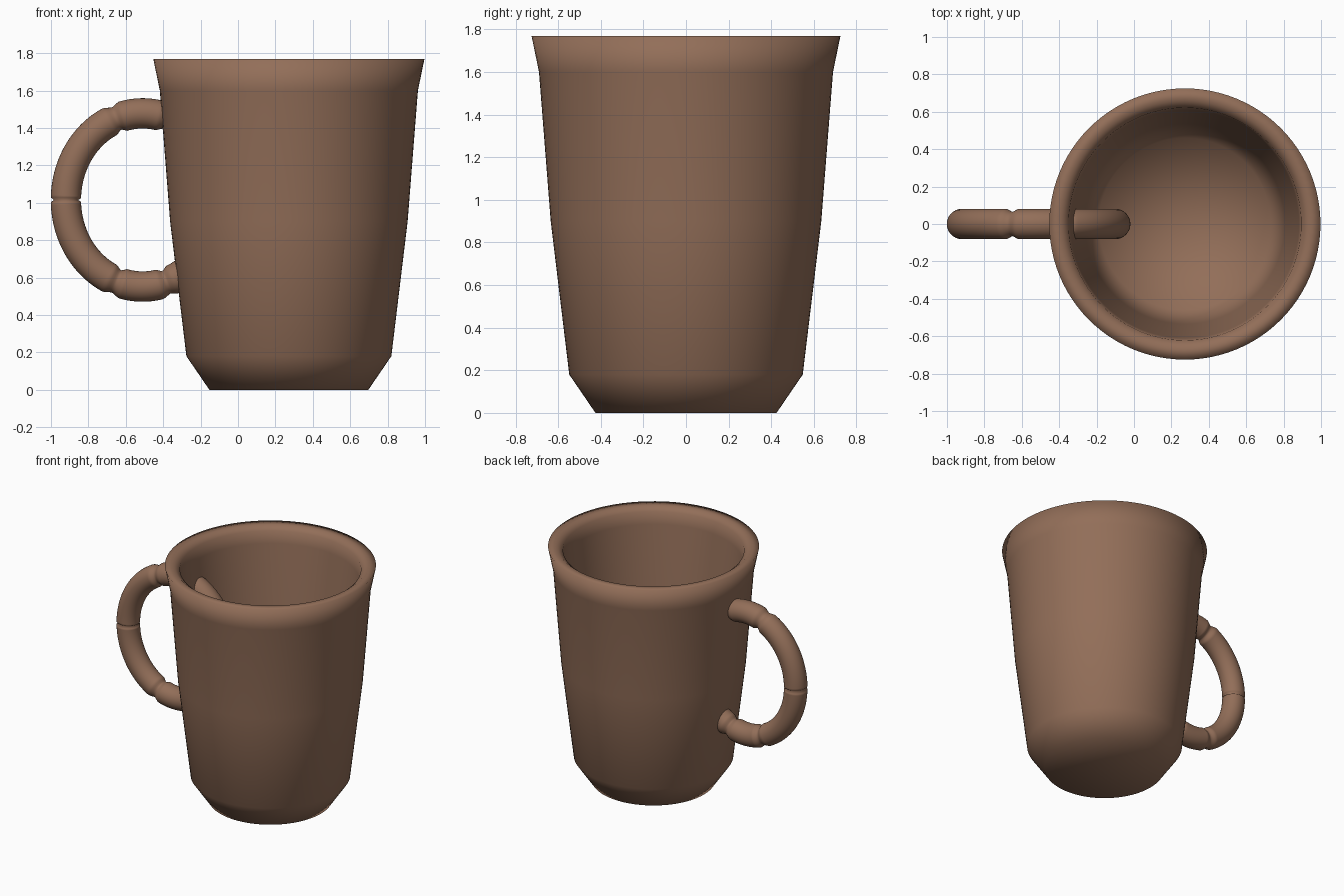
import bpy, bmesh
from math import cos, sin, pi, radians, hypot
from mathutils import Vector

cube = bpy.data.objects.get("Cube")
if cube:
    bpy.data.objects.remove(cube)

brown = bpy.data.materials.new("brown_clay")
brown.use_nodes = True
colour = (0.29, 0.157, 0.099, 1)
brown.diffuse_color = colour
bsdf = next(n for n in brown.node_tree.nodes if n.type == 'BSDF_PRINCIPLED')
bsdf.inputs["Base Color"].default_value = colour


def finish(name, bm):
    """Turn a bmesh into a smooth brown object."""
    bmesh.ops.recalc_face_normals(bm, faces=bm.faces)
    mesh = bpy.data.meshes.new(name)
    bm.to_mesh(mesh)
    bm.free()
    mesh.materials.append(brown)
    mesh.polygons.foreach_set("use_smooth", [True] * len(mesh.polygons))
    ob = bpy.data.objects.new(name, mesh)
    bpy.context.collection.objects.link(ob)
    return ob


def bridge(bm, a, b):
    n = len(a)
    for i in range(n):
        j = (i + 1) % n
        bm.faces.new((a[i], a[j], b[j], b[i]))


# Mug body: outer wall, flared rim, inner wall and floor as one turned profile
MUG_X = 0.272
SIDES = 96
profile = [(0.425, 0), (0.548, 0.18), (0.635, 0.9), (0.69, 1.6), (0.725, 1.77),
           (0.66, 1.77), (0.622, 1.74), (0.61, 1.65), (0.535, 0.9), (0.46, 0.15)]
bm = bmesh.new()
rings = [[bm.verts.new((MUG_X + r * cos(2 * pi * i / SIDES), r * sin(2 * pi * i / SIDES), z))
          for i in range(SIDES)] for r, z in profile]
for a, b in zip(rings, rings[1:]):
    bridge(bm, a, b)
for ring, z in ((rings[0], 0), (rings[-1], 0.15)):
    centre = bm.verts.new((MUG_X, 0, z))
    for i in range(SIDES):
        bm.faces.new((ring[i], ring[(i + 1) % SIDES], centre))
finish("mug_body", bm)

# Handle: oval ring of round tube, pinched at its joints, passing through the wall
TUBE, STEPS, TUBE_SIDES = 0.081, 240, 32
HALF_X, HALF_Z = 0.41, 0.463
joints = [(72, 5, 0.018), (110, 5, 0.018), (180, 1, 0.015),
          (250, 5, 0.018), (288, 5, 0.018)]      # angle, half width, depth


def tube_radius(angle):
    r = TUBE
    for at, width, depth in joints:
        r -= depth * max(0, 1 - abs(angle - at) / width)
    return r


bm = bmesh.new()
loops = []
for s in range(STEPS):
    t = 2 * pi * s / STEPS
    centre = Vector((-0.51 + HALF_X * cos(t), 0, 1.015 + HALF_Z * sin(t)))
    out = Vector((cos(t) * HALF_Z, 0, sin(t) * HALF_X)).normalized()
    r = tube_radius(360 * s / STEPS)
    loops.append([bm.verts.new(centre + out * (r * cos(2 * pi * k / TUBE_SIDES))
                               + Vector((0, r * sin(2 * pi * k / TUBE_SIDES), 0)))
                  for k in range(TUBE_SIDES)])
for s in range(STEPS):
    bridge(bm, loops[s], loops[(s + 1) % STEPS])
finish("handle", bm)
